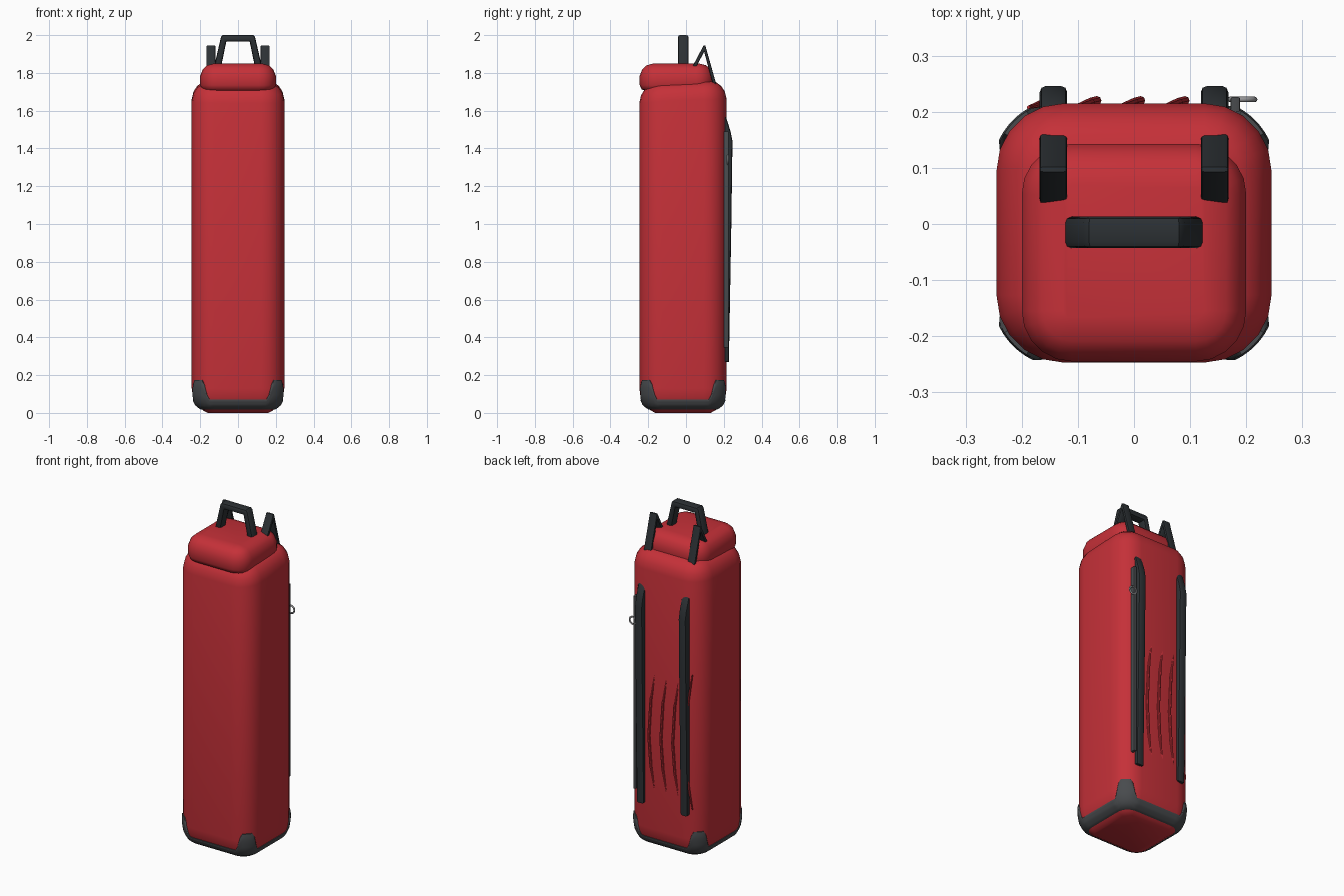
import bpy, bmesh, math

if "Cube" in bpy.data.objects:
    bpy.data.objects.remove(bpy.data.objects["Cube"])

def mat(name, rgb):
    m = bpy.data.materials.new(name)
    m.diffuse_color = (*rgb, 1)
    m.use_nodes = True
    m.node_tree.nodes["Principled BSDF"].inputs["Base Color"].default_value = m.diffuse_color
    return m

RED = mat("red_fabric", (0.56, 0.03, 0.04))
DARK = mat("dark_webbing", (0.025, 0.03, 0.034))
TRIM = mat("grey_rubber", (0.065, 0.07, 0.075))
METAL = mat("metal", (0.3, 0.3, 0.31))

def finish(name, bm, material, angle=40):
    bmesh.ops.recalc_face_normals(bm, faces=bm.faces)
    me = bpy.data.meshes.new(name)
    bm.to_mesh(me)
    bm.free()
    ob = bpy.data.objects.new(name, me)
    bpy.context.collection.objects.link(ob)
    me.materials.append(material)
    bpy.ops.object.select_all(action='DESELECT')
    ob.select_set(True)
    bpy.context.view_layer.objects.active = ob
    bpy.ops.object.shade_smooth_by_angle(angle=math.radians(angle))
    return ob

def ring(hx, y0, y1, r, inset, seg):
    """Rounded rectangle as (x, y, position along the corner arc)."""
    pts, rr = [], max(r - inset, 0.01)
    for k, (cx, cy) in enumerate([(hx - r, y1 - r), (r - hx, y1 - r),
                                  (r - hx, y0 + r), (hx - r, y0 + r)]):
        for i in range(seg + 1):
            a = math.pi / 2 * (k + i / seg)
            pts.append((cx + rr * math.cos(a), cy + rr * math.sin(a), i / seg))
    return pts

def skin(bm, rows, caps=True):
    v = [[bm.verts.new(p) for p in row] for row in rows]
    n = len(v[0])
    for a, b in zip(v, v[1:]):
        for j in range(n):
            bm.faces.new((a[j], a[(j + 1) % n], b[(j + 1) % n], b[j]))
    if caps:
        bm.faces.new(v[0][::-1])
        bm.faces.new(v[-1])

def loft(name, hx, y0, y1, r, levels, material, slope=0):
    bm = bmesh.new()
    rows = []
    for z, inset in levels:
        rows.append([(x, y, z - (slope * max(0, -y / 0.25) if z > 1 else 0))
                     for x, y, _ in ring(hx, y0, y1, r, inset, 5)])
    skin(bm, rows)
    return finish(name, bm, material, 60)

def prism(name, pts, axis, lo, hi, bevel, material):
    """Side profile extruded along x or y with bevelled edges."""
    bm = bmesh.new()
    place = (lambda p, d: (d, p[0], p[1])) if axis == 'x' else (lambda p, d: (p[0], d, p[1]))
    skin(bm, [[place(p, d) for p in pts] for d in (lo, hi)])
    bmesh.ops.recalc_face_normals(bm, faces=bm.faces)
    caps = [f for f in bm.faces if len(f.verts) == len(pts) and abs(f.normal['xy'.index(axis)]) > 0.9]
    edges = list({e for f in caps for e in f.edges})
    bmesh.ops.bevel(bm, geom=edges, offset=bevel, segments=2, profile=0.5, affect='EDGES')
    return finish(name, bm, material)

# Tall bag body and lid
BODY = [(0, 0.085), (0.012, 0.062), (0.04, 0.026), (0.08, 0.007), (0.13, 0), (1.66, 0),
        (1.70, 0.009), (1.73, 0.028), (1.75, 0.055), (1.758, 0.1)]
loft("bag_body", 0.245, -0.247, 0.215, 0.12, BODY, RED, 0.02)
loft("lid", 0.2, -0.245, 0.143, 0.09,
     [(1.705, 0.03), (1.713, 0.01), (1.735, 0), (1.785, 0), (1.82, 0.014),
      (1.84, 0.036), (1.85, 0.075)], RED)

# Rubber base trim that climbs up each corner
def body_inset(z):
    for (za, a), (zb, b) in zip(BODY, BODY[1:]):
        if za <= z <= zb:
            return a + (b - a) * (z - za) / (zb - za)

SEG, STEPS = 14, 8
def trim_row(k, out):
    row = []
    for i, (_, _, t) in enumerate(ring(0.245, -0.247, 0.215, 0.12, 0, SEG)):
        w = min(1, max(0, (0.5 - abs(t - 0.5) - 0.15) / 0.2))
        top = 0.07 + 0.105 * w * w * (3 - 2 * w)
        z = 0.018 + (top - 0.018) * k / STEPS
        x, y, _ = ring(0.245, -0.247, 0.215, 0.12, body_inset(z) - out, SEG)[i]
        row.append((x, y, z))
    return row

bm = bmesh.new()
rows = [trim_row(0, -0.004)] + [trim_row(k, 0.005 if k in (0, STEPS) else 0.008)
                                for k in range(STEPS + 1)] + [trim_row(STEPS, -0.004)]
for row in rows:  # keep the trim inside the front limit
    row[:] = [(x, max(y, -0.25), z) for x, y, z in row]
skin(bm, rows, caps=False)
finish("base_trim", bm, TRIM, 50)

# Top carry handle
prism("carry_handle", [(-0.127, 1.83), (-0.09, 1.99), (-0.08, 2.0), (0.08, 2.0), (0.09, 1.99), (0.127, 1.83),
                       (0.09, 1.83), (0.062, 1.965), (-0.062, 1.965), (-0.09, 1.83)],
      'y', -0.043, 0.013, 0.011, DARK)

# Strap loops over the lid and shoulder straps on the back
for side, s in (("left", -1), ("right", 1)):
    lo, hi = sorted((s * 0.119, s * 0.168))
    prism(side + "_strap_loop", [(0.035, 1.835), (0.093, 1.945), (0.102, 1.945), (0.161, 1.738),
                                 (0.143, 1.738), (0.096, 1.912), (0.056, 1.835)],
          'x', lo, hi, 0.006, DARK)
    prism(side + "_shoulder_strap", [(0.2, 1.575), (0.212, 1.565), (0.236, 1.49), (0.246, 1.44),
                                     (0.24, 1.0), (0.227, 0.27), (0.2, 0.27)],
          'x', lo, hi, 0.011, DARK)

# Side strip with a metal ring
prism("ring_strip", [(0.2, 0.345), (0.226, 0.345), (0.226, 1.49), (0.2, 1.49)],
      'x', 0.172, 0.189, 0.003, TRIM)
bpy.ops.mesh.primitive_torus_add(location=(0.193, 0.222, 1.34), rotation=(math.pi / 2, 0, 0),
                                 major_radius=0.022, minor_radius=0.005,
                                 major_segments=20, minor_segments=8)
o = bpy.context.object
o.name = "metal_ring"
o.data.materials.append(METAL)
bpy.ops.object.shade_smooth()

# Bent padding ribs on the back
RIB = [(0, 0.208, 0.31), (0.03, 0.217, 0.5), (0.042, 0.22, 0.68), (0.03, 0.217, 0.9), (0, 0.208, 1.11)]
for n, x0 in enumerate((-0.188, -0.108, -0.03, 0.049)):
    bm = bmesh.new()
    rows = []
    for i, (dx, y, z) in enumerate(RIB):
        r = 0.003 if i in (0, 4) else 0.008
        rows.append([(x0 + dx + r * math.cos(a), y + r * math.sin(a), z)
                     for a in (math.tau * j / 8 for j in range(8))])
    skin(bm, rows)
    finish("back_rib_%d" % (n + 1), bm, RED)
